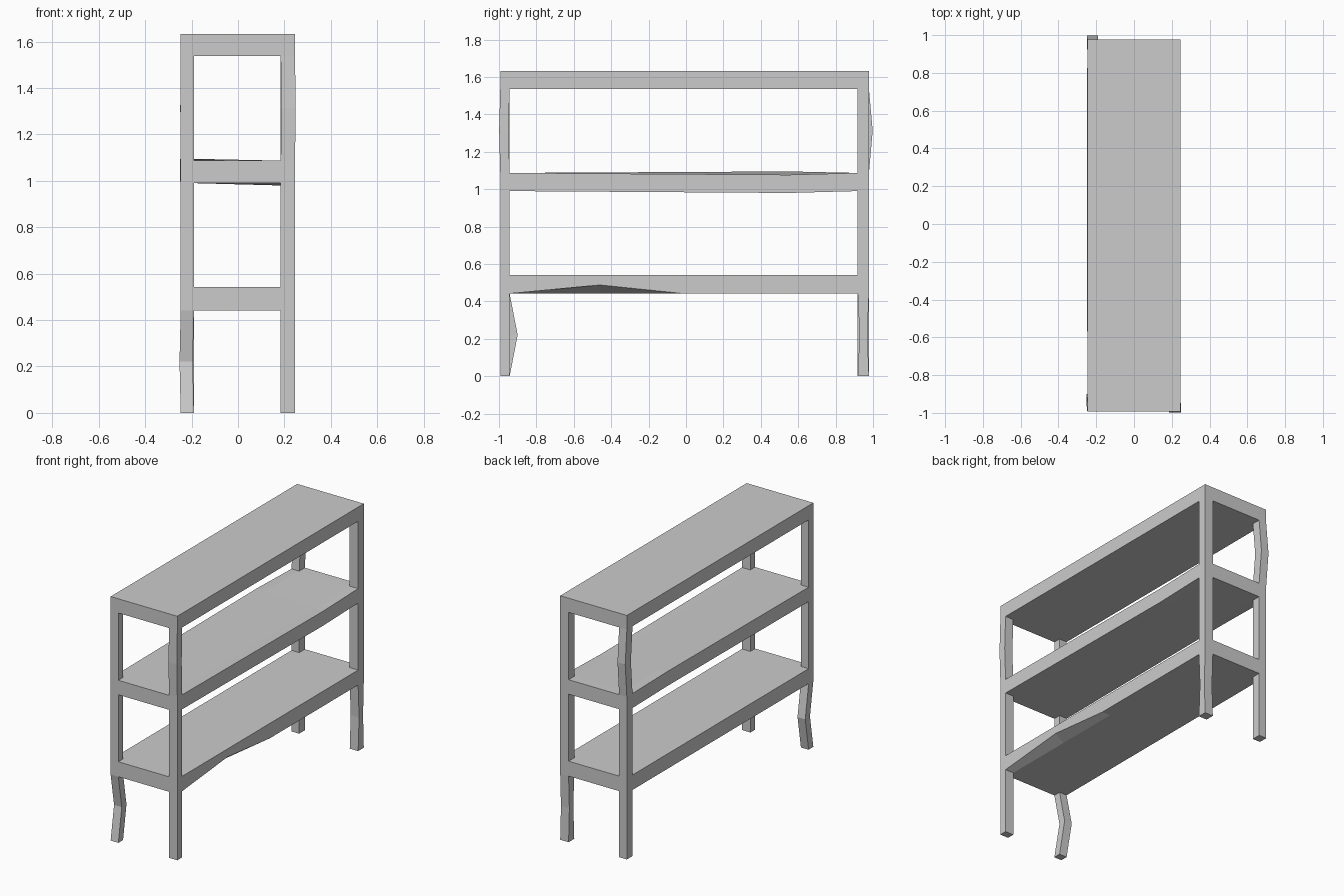
import bpy, bmesh
from mathutils import Vector

if "Cube" in bpy.data.objects:
    bpy.data.objects.remove(bpy.data.objects["Cube"])

# Post outlines and shelf levels shared by every part
XS = [-0.247, -0.19, 0.184, 0.246]
YS = [-0.993, -0.943, 0.918, 0.978]
LEVELS = [(0.442, 0.542), (0.99, 1.087), (1.537, 1.632)]
FLOOR = 0.0


def finish(name, bm):
    bmesh.ops.remove_doubles(bm, verts=bm.verts, dist=1e-5)
    bmesh.ops.recalc_face_normals(bm, faces=bm.faces)
    mesh = bpy.data.meshes.new(name)
    bm.to_mesh(mesh)
    bm.free()
    obj = bpy.data.objects.new(name, mesh)
    bpy.context.collection.objects.link(obj)


def shelf(name, z0, z1, cuts, moves, open_top):
    """Slab split at the posts, leaving its corners open where posts join.
    moves maps (x column, y, top or bottom) to an offset."""
    ys = sorted(YS + cuts)
    bm = bmesh.new()

    def point(i, j, k):
        p = Vector((XS[i], ys[j], (z0, z1)[k]))
        return bm.verts.new(p + Vector(moves.get((i, ys[j], k), (0, 0, 0))))

    def quad(*corners):
        bm.faces.new([point(*c) for c in corners])

    last = len(ys) - 1
    for i in range(3):
        for j in range(last):
            corner = i in (0, 2) and j in (0, last - 1)
            for k in (0, 1):
                if not corner or (k == 1 and not open_top):
                    quad((i, j, k), (i + 1, j, k), (i + 1, j + 1, k), (i, j + 1, k))
    for j in range(last):
        for i in (0, 3):
            quad((i, j, 0), (i, j + 1, 0), (i, j + 1, 1), (i, j, 1))
    for i in range(3):
        for j in (0, last):
            quad((i, j, 0), (i + 1, j, 0), (i + 1, j, 1), (i, j, 1))
    finish(name, bm)


def post(name, xi, yi, z0, z1, bend=(0, 0), pinch=1.0):
    """Square post with a displaced middle ring."""
    bm = bmesh.new()
    x0, x1, y0, y1 = XS[xi], XS[xi + 1], YS[yi], YS[yi + 1]
    cy = (y0 + y1) / 2
    rings = []
    for z, t in ((z0, 0), ((z0 + z1) / 2, 1), (z1, 0)):
        s = pinch if t else 1
        rings.append([bm.verts.new((x + bend[0] * t, cy + (y - cy) * s + bend[1] * t, z))
                      for x, y in ((x0, y0), (x1, y0), (x1, y1), (x0, y1))])
    for a, b in zip(rings, rings[1:]):
        for n in range(4):
            m = (n + 1) % 4
            bm.faces.new((a[n], a[m], b[m], b[n]))
    if z0 == FLOOR:
        bm.faces.new(rings[0])
    finish(name, bm)


# Shelves, the lower one nicked below and the middle one slightly warped
shelf("lower_shelf", *LEVELS[0], [-0.46, -0.012], {(3, -0.46, 0): (0, 0, 0.046)}, True)
warp = {}
for k in (0, 1):
    warp[(3, 0.55, k)] = warp[(2, 0.55, k)] = (0, 0, -0.01)
    warp[(0, 0.55, k)] = warp[(1, 0.55, k)] = (-0.002, 0, 0.008)
shelf("middle_shelf", *LEVELS[1], [0.55], warp, True)
shelf("top_shelf", *LEVELS[2], [], {}, False)

# Posts, some bent: (row, x side, y side) -> bend, pinch
SPANS = [("leg", FLOOR, LEVELS[0][0]), ("middle_post", LEVELS[0][1], LEVELS[1][0]),
         ("upper_post", LEVELS[1][1], LEVELS[2][0])]
BENDS = {("leg", 0, 0): ((-0.005, 0.043), 1.0),
         ("leg", 2, 2): ((0.0, 0.001), 0.7),
         ("upper_post", 2, 0): ((0.002, -0.006), 1.0),
         ("upper_post", 0, 2): ((-0.002, 0.02), 1.0)}
for part, z0, z1 in SPANS:
    for xi, side in ((0, "left"), (2, "right")):
        for yi, end in ((0, "front"), (2, "back")):
            bend, pinch = BENDS.get((part, xi, yi), ((0, 0), 1.0))
            post(f"{end}_{side}_{part}", xi, yi, z0, z1, bend, pinch)
